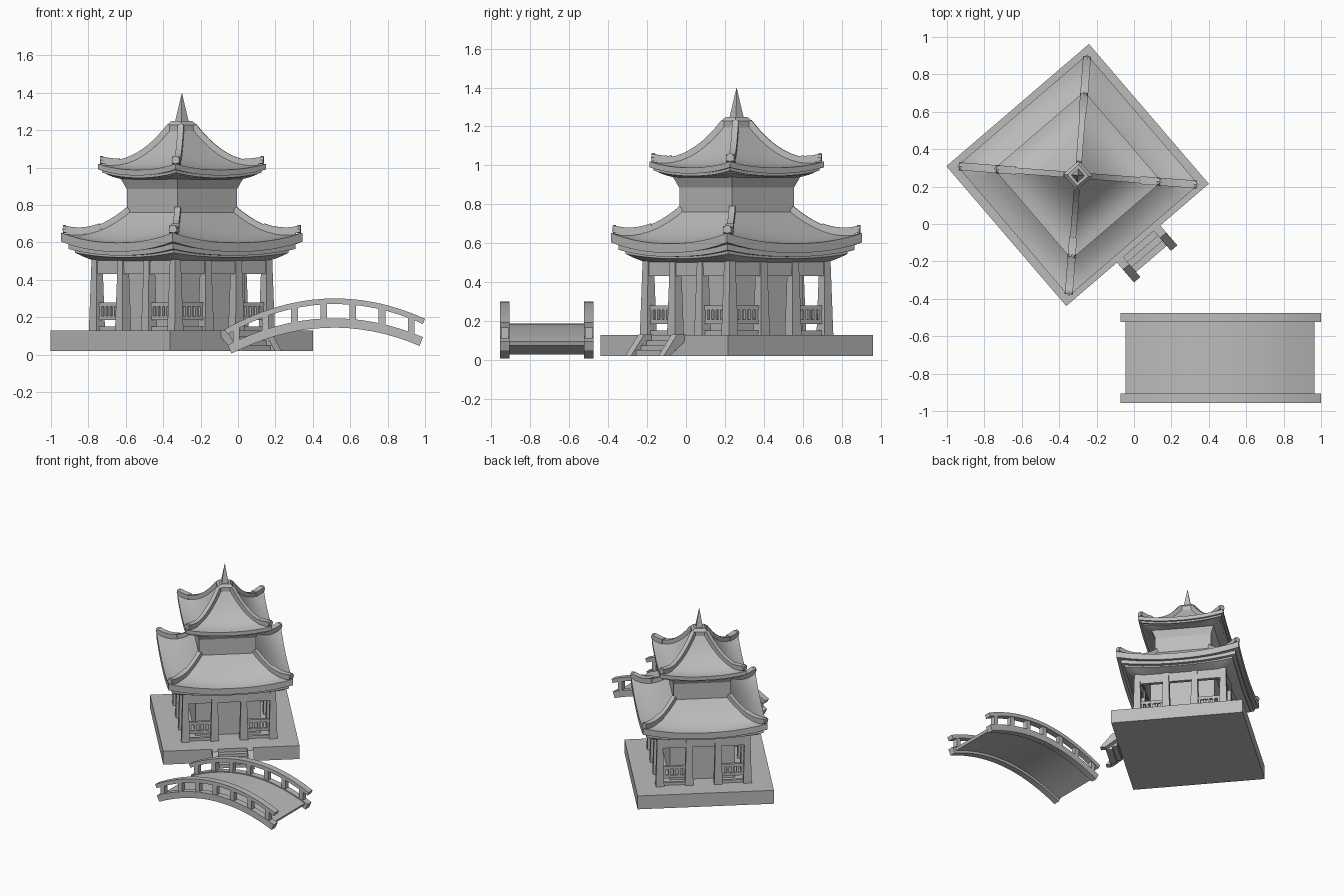
import bpy, bmesh, math
from mathutils import Matrix, Vector

cube = bpy.data.objects.get("Cube")
if cube:
    bpy.data.objects.remove(cube)

stone = bpy.data.materials.new("stone_grey")
stone.use_nodes = True
GREY = (0.5, 0.5, 0.5, 1)
stone.diffuse_color = GREY
stone.node_tree.nodes["Principled BSDF"].inputs["Base Color"].default_value = GREY

# Pavilion frame: turned square plan
PAV = Matrix.Translation((-0.30, 0.26, 0)) @ Matrix.Rotation(math.radians(40.6), 4, 'Z')
WORLD = Matrix.Identity(4)


def turn(k, offset=0):
    return Matrix.Rotation(k * math.pi / 2 + offset, 4, 'Z')


def finish(name, bm, frame, smooth=None):
    bmesh.ops.recalc_face_normals(bm, faces=bm.faces)
    bm.transform(frame)
    me = bpy.data.meshes.new(name)
    bm.to_mesh(me)
    bm.free()
    me.materials.append(stone)
    ob = bpy.data.objects.new(name, me)
    bpy.context.collection.objects.link(ob)
    if smooth:
        bpy.ops.object.select_all(action='DESELECT')
        ob.select_set(True)
        bpy.context.view_layer.objects.active = ob
        bpy.ops.object.shade_smooth_by_angle(angle=math.radians(smooth))


def add_box(bm, lo, hi, mat=WORLD):
    lo, hi = Vector(lo), Vector(hi)
    size = hi - lo
    m = mat @ Matrix.Translation((lo + hi) / 2) @ Matrix.Diagonal((*size, 1))
    bmesh.ops.create_cube(bm, size=1, matrix=m)


def add_frustum(bm, half_low, half_high, z0, z1, mat=WORLD):
    # Square frustum with sides parallel to the plan
    m = mat @ Matrix.Translation((0, 0, (z0 + z1) / 2)) @ turn(0, math.pi / 4)
    r = math.sqrt(2)
    bmesh.ops.create_cone(bm, cap_ends=True, segments=4, radius1=half_low * r,
                          radius2=half_high * r, depth=z1 - z0, matrix=m)


def add_beam(bm, path, y0, y1, height, mat=WORLD):
    # Rectangular bar swept along an (x, z) path, cut square to it
    rings = []
    for i, (x, z) in enumerate(path):
        a, b = path[max(i - 1, 0)], path[min(i + 1, len(path) - 1)]
        along = Vector((b[0] - a[0], b[1] - a[1])).normalized() * height / 2
        if along.x < 0:
            along.negate()
        rings.append([bm.verts.new(mat @ Vector((x - s * along.y, y, z + s * along.x)))
                      for y, s in ((y0, -1), (y1, -1), (y1, 1), (y0, 1))])
    for a, b in zip(rings, rings[1:]):
        for i in range(4):
            j = (i + 1) % 4
            bm.faces.new((a[i], a[j], b[j], b[i]))
    bm.faces.new(rings[0])
    bm.faces.new(rings[-1])


def add_prism(bm, profile, x0, x1):
    # (y, z) outline extruded along x
    ends = [[bm.verts.new((x, y, z)) for y, z in profile] for x in (x0, x1)]
    n = len(profile)
    for i in range(n):
        j = (i + 1) % n
        bm.faces.new((ends[0][i], ends[0][j], ends[1][j], ends[1][i]))
    for e in ends:
        bm.faces.new(e)


def roof_z(t, s, low, high, lift, power):
    return low + (high - low) * t ** power + lift * abs(s) ** 2.2 * (1 - t) ** 2


def roof(name, outer, inner, low, high, lift, power, thick, rows=8, cols=12):
    # Concave hipped roof with raised corners
    bm = bmesh.new()
    for k in range(4):
        grid = []
        for i in range(rows + 1):
            t = i / rows
            h = outer + (inner - outer) * t
            row = []
            for j in range(cols + 1):
                s = 2 * j / cols - 1
                p = Vector((h * s, -h, roof_z(t, s, low, high, lift, power)))
                row.append(bm.verts.new(turn(k) @ p))
            grid.append(row)
        for a, b in zip(grid, grid[1:]):
            for j in range(cols):
                bm.faces.new((a[j], a[j + 1], b[j + 1], b[j]))
    bmesh.ops.remove_doubles(bm, verts=bm.verts, dist=1e-4)
    ext = bmesh.ops.extrude_face_region(bm, geom=bm.faces[:], use_keep_orig=True)
    for v in ext["geom"]:
        if isinstance(v, bmesh.types.BMVert):
            v.co.z -= thick
    finish(name, bm, PAV, 35)


def ridges(name, outer, inner, low, high, lift, power, wide_to):
    # Hip ridges with heavier upturned ends and round end tiles
    bm = bmesh.new()
    root2 = math.sqrt(2)

    def point(t, up):
        h = outer + (inner - outer) * t
        return h * root2, roof_z(t, 1, low, high, lift, power) + up
    narrow = [point(0.1 + 0.9 * i / 10, 0.008) for i in range(11)]
    wide = [point(0.05 + (wide_to - 0.05) * i / 5, 0.012 + 0.012 * (1 - i / 5)) for i in range(6)]
    for k in range(4):
        m = turn(k, math.pi / 4)
        add_beam(bm, narrow, -0.016, 0.016, 0.032, m)
        add_beam(bm, wide, -0.021, 0.021, 0.036, m)
        x, z = wide[0]
        tile = m @ Matrix.Translation((x, 0, z)) @ Matrix.Rotation(math.pi / 2, 4, 'Y')
        bmesh.ops.create_cone(bm, cap_ends=True, segments=8, radius1=0.022,
                              radius2=0.022, depth=0.016, matrix=tile)
    finish(name, bm, PAV)


# Platform
bm = bmesh.new()
add_box(bm, (-0.502, -0.49, 0.02), (0.502, 0.495, 0.128))
finish("platform", bm, PAV)

# Open stairs between sloping stringers
bm = bmesh.new()
cheek = [(-0.63, 0.02), (-0.59, 0.02), (-0.48, 0.10), (-0.48, 0.13), (-0.54, 0.13)]
add_prism(bm, cheek, -0.145, -0.10)
add_prism(bm, cheek, 0.115, 0.16)
for i in range(3):
    add_box(bm, (-0.10, -0.595 + i * 0.035, 0.02 + i * 0.025),
            (0.115, -0.545 + i * 0.035, 0.05 + i * 0.025))
finish("stairs", bm, PAV)

# Inner room
bm = bmesh.new()
add_box(bm, (-0.24, -0.24, 0.12), (0.24, 0.24, 0.53))
finish("room", bm, PAV)

# Tapered columns, lintels and railings round the porch
P = 0.322
columns, lintels, rails = bmesh.new(), bmesh.new(), bmesh.new()
for k in range(4):
    for x in (-P, -P / 3, P / 3):
        add_frustum(columns, 0.031, 0.02, 0.12, 0.53, turn(k) @ Matrix.Translation((x, -P, 0)))
    add_box(lintels, (-P, -P - 0.014, 0.43), (P, -P + 0.014, 0.53), turn(k))
    for side in (-1, 1):
        m = turn(k) @ Matrix.Translation((side * P * 2 / 3, -P, 0))
        for z0, z1 in ((0.125, 0.15), (0.185, 0.207), (0.257, 0.28)):
            add_box(rails, (-0.1, -0.01, z0), (0.1, 0.01, z1), m)
        for i in range(-2, 3):
            add_box(rails, (i * 0.035 - 0.008, -0.007, 0.2), (i * 0.035 + 0.008, 0.007, 0.26), m)
finish("columns", columns, PAV)
finish("lintels", lintels, PAV)
finish("porch_railings", rails, PAV)

# Lower roof with stepped eaves and a sloping soffit
lower = (0.458, 0.20, 0.598, 0.77, 0.054, 1.8)
roof("lower_roof", *lower, 0.048)
roof("lower_eave_step", 0.43, 0.03, 0.56, 0.56, 0.035, 1, 0.03, 4)
roof("lower_eave_soffit", 0.405, 0.30, 0.54, 0.512, 0.025, 1, 0.02, 4)
ridges("lower_ridges", *lower, 0.58)

# Upper storey flaring under the eaves
bm = bmesh.new()
add_frustum(bm, 0.209, 0.209, 0.70, 0.885)
add_frustum(bm, 0.209, 0.24, 0.885, 0.96)
finish("upper_storey", bm, PAV)

# Upper roof
upper = (0.318, 0.045, 0.988, 1.215, 0.032, 2.2)
roof("upper_roof", *upper, 0.03)
roof("upper_eave_step", 0.302, 0.03, 0.965, 0.965, 0.028, 1, 0.02, 4)
roof("upper_eave_soffit", 0.285, 0.20, 0.955, 0.945, 0.02, 1, 0.012, 4)
ridges("upper_ridges", *upper, 0.3)

# Roof cap and spire
bm = bmesh.new()
add_frustum(bm, 0.057, 0.057, 1.195, 1.228)
add_frustum(bm, 0.057, 0.04, 1.228, 1.248)
add_frustum(bm, 0.026, 0.001, 1.245, 1.395)
finish("spire", bm, PAV)


# Arched bridge, slightly uneven end heights
def arc(points):
    (a, p), (b, q), (c, r) = points
    return lambda x: (p * (x - b) * (x - c) / ((a - b) * (a - c))
                      + q * (x - a) * (x - c) / ((b - a) * (b - c))
                      + r * (x - a) * (x - b) / ((c - a) * (c - b)))


def sample(f, x0, x1, up=0, n=16):
    xs = [x0 + (x1 - x0) * i / n for i in range(n + 1)]
    return [(x, f(x) + up) for x in xs]


beam_z = arc([(-0.05, 0.026), (0.44, 0.167), (0.98, 0.07)])
rail_z = arc([(-0.055, 0.128), (0.48, 0.285), (0.985, 0.182)])
bm = bmesh.new()
add_beam(bm, sample(beam_z, -0.04, 0.96, 0.006), -0.92, -0.51, 0.022)
finish("bridge_deck", bm, WORLD, 30)
beams, posts, handrails = bmesh.new(), bmesh.new(), bmesh.new()
for y in (-0.957, -0.525):
    add_beam(beams, sample(beam_z, -0.045, 0.98), y, y + 0.05, 0.05)
    add_beam(handrails, sample(rail_z, -0.065, 0.994), y, y + 0.05, 0.03)
    for i in range(7):
        x = -0.01 + i * 0.156
        add_box(posts, (x - 0.018, y + 0.006, beam_z(x)), (x + 0.018, y + 0.044, rail_z(x)))
finish("bridge_beams", beams, WORLD, 30)
finish("bridge_posts", posts, WORLD)
finish("bridge_handrails", handrails, WORLD, 30)
